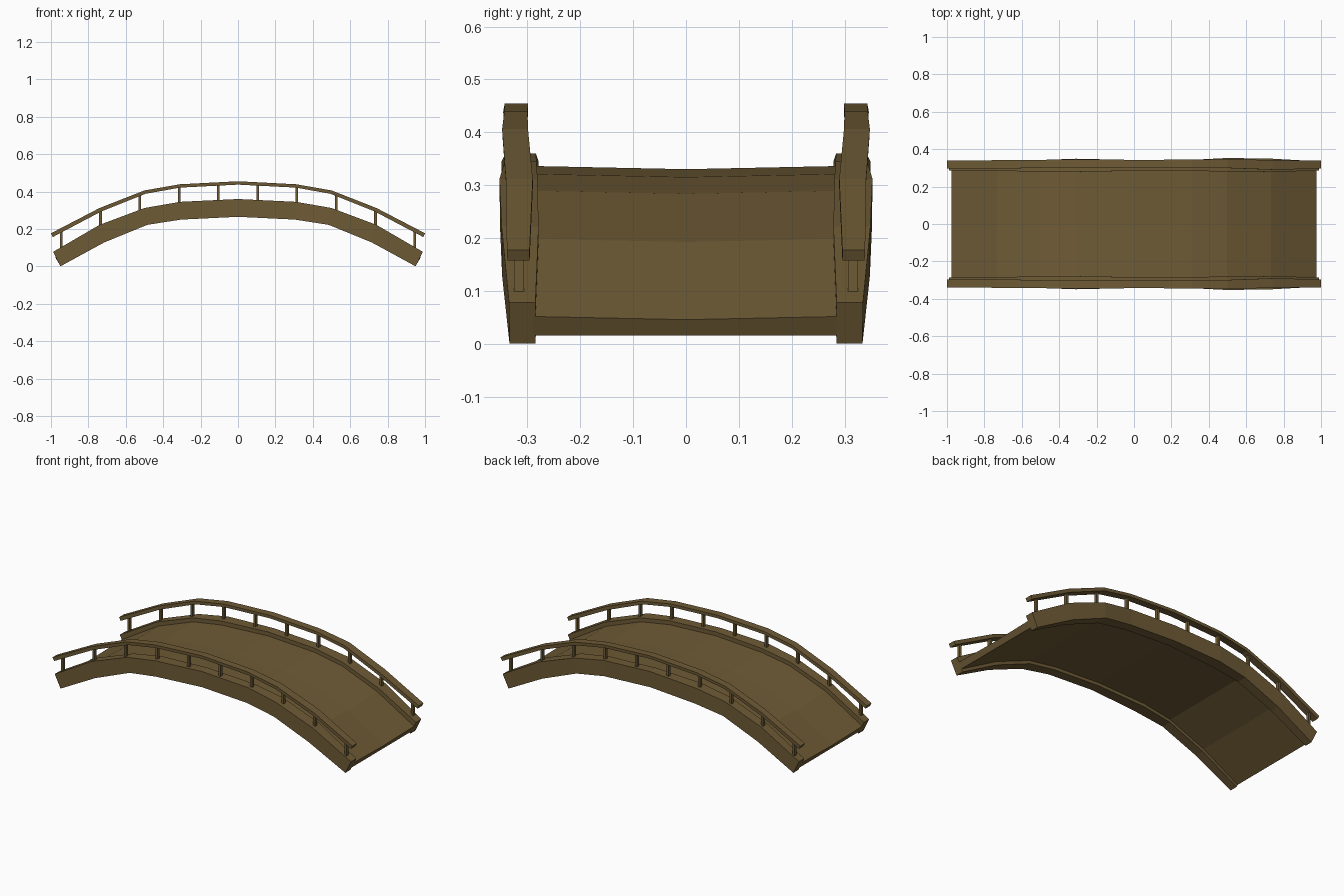
import bpy, bmesh

if "Cube" in bpy.data.objects:
    bpy.data.objects.remove(bpy.data.objects["Cube"])

wood = bpy.data.materials.new("brown wood")
wood.diffuse_color = (0.158, 0.105, 0.037, 1)
wood.use_nodes = True
wood.node_tree.nodes["Principled BSDF"].inputs["Base Color"].default_value = wood.diffuse_color


def both_ways(half):
    """Extend a half profile (centre outwards) to the full span."""
    return [(-x, z) for x, z in reversed(half[1:])] + half


# Arch profiles from the middle to the end
BEAM_TOP = both_ways([(0, .36), (.31, .345), (.50, .312), (.74, .222), (.988, .078)])
BEAM_BOT = both_ways([(0, .265), (.305, .25), (.485, .222), (.715, .128), (.95, .0)])
RAIL_TOP = both_ways([(0, .455), (.31, .439), (.50, .406), (.74, .312), (1.0, .177)])
RAIL_BOT = both_ways([(0, .437), (.31, .421), (.495, .388), (.73, .294), (.99, .157)])
# Hand-hewn wobble of the outer and inner faces along the span
BEAM_OUT = [.335, .340, .342, .349, .342, .343, .353, .349, .335]
BEAM_IN = [.285, .283, .281, .279, .284, .283, .281, .279, .285]
RAIL_OUT = [.339, .341, .343, .346, .343, .344, .348, .341, .339]
RAIL_IN = [.296, .297, .299, .301, .299, .300, .299, .290, .296]


def loft(name, rings):
    """Skin a row of equal cross-sections and close both ends."""
    bm = bmesh.new()
    vs = [[bm.verts.new(p) for p in r] for r in rings]
    n = len(rings[0])
    for a, b in zip(vs, vs[1:]):
        for i in range(n):
            j = (i + 1) % n
            bm.faces.new((a[i], a[j], b[j], b[i]))
    bm.faces.new(vs[0])
    bm.faces.new(vs[-1])
    bmesh.ops.recalc_face_normals(bm, faces=bm.faces[:])
    me = bpy.data.meshes.new(name)
    bm.to_mesh(me)
    bm.free()
    me.materials.append(wood)
    ob = bpy.data.objects.new(name, me)
    bpy.context.collection.objects.link(ob)
    return ob


def mirror_y(ob):
    m = ob.modifiers.new("other side", 'MIRROR')
    m.use_axis = (False, True, False)


def bar(name, top, bot, inner, outer):
    rings = [[(t[0], i, t[1]), (t[0], o, t[1]), (b[0], o - .001, b[1]), (b[0], i, b[1])]
             for t, b, i, o in zip(top, bot, inner, outer)]
    mirror_y(loft(name, rings))


def height(profile, x):
    for (x0, z0), (x1, z1) in zip(profile, profile[1:]):
        if x0 <= x <= x1:
            return z0 + (z1 - z0) * (x - x0) / (x1 - x0)


# Side beams and handrails
bar("side_beam", BEAM_TOP, BEAM_BOT, BEAM_IN, BEAM_OUT)
bar("handrail", RAIL_TOP, RAIL_BOT, RAIL_IN, RAIL_OUT)


# Deck, sagging slightly in the middle
def between(b, t, f):
    return b[0] + (t[0] - b[0]) * f, b[1] + (t[1] - b[1]) * f


rings = []
for t, b in zip(BEAM_TOP, BEAM_BOT):
    ux, uz = between(b, t, .75 if abs(t[0]) < .9 else .66)
    lx, lz = between(b, t, .2)
    ring = [(ux, y, uz - .006 * (1 - abs(y) / .29)) for y in (-.29, -.145, 0, .145, .29)]
    ring += [(lx, .29, lz), (lx, -.29, lz)]
    rings.append(ring)
loft("deck", rings)

# Railing posts
for k in range(10):
    x = -.945 + .21 * k
    lo, hi = height(BEAM_TOP, x) - .02, height(RAIL_BOT, x) + .008
    post = loft("railing_post", [
        [(x + sx * .007, .3165 + sy * .0095, z) for sx, sy in
         ((-1, -1), (1, -1), (1, 1), (-1, 1))] for z in (lo, hi)])
    mirror_y(post)
